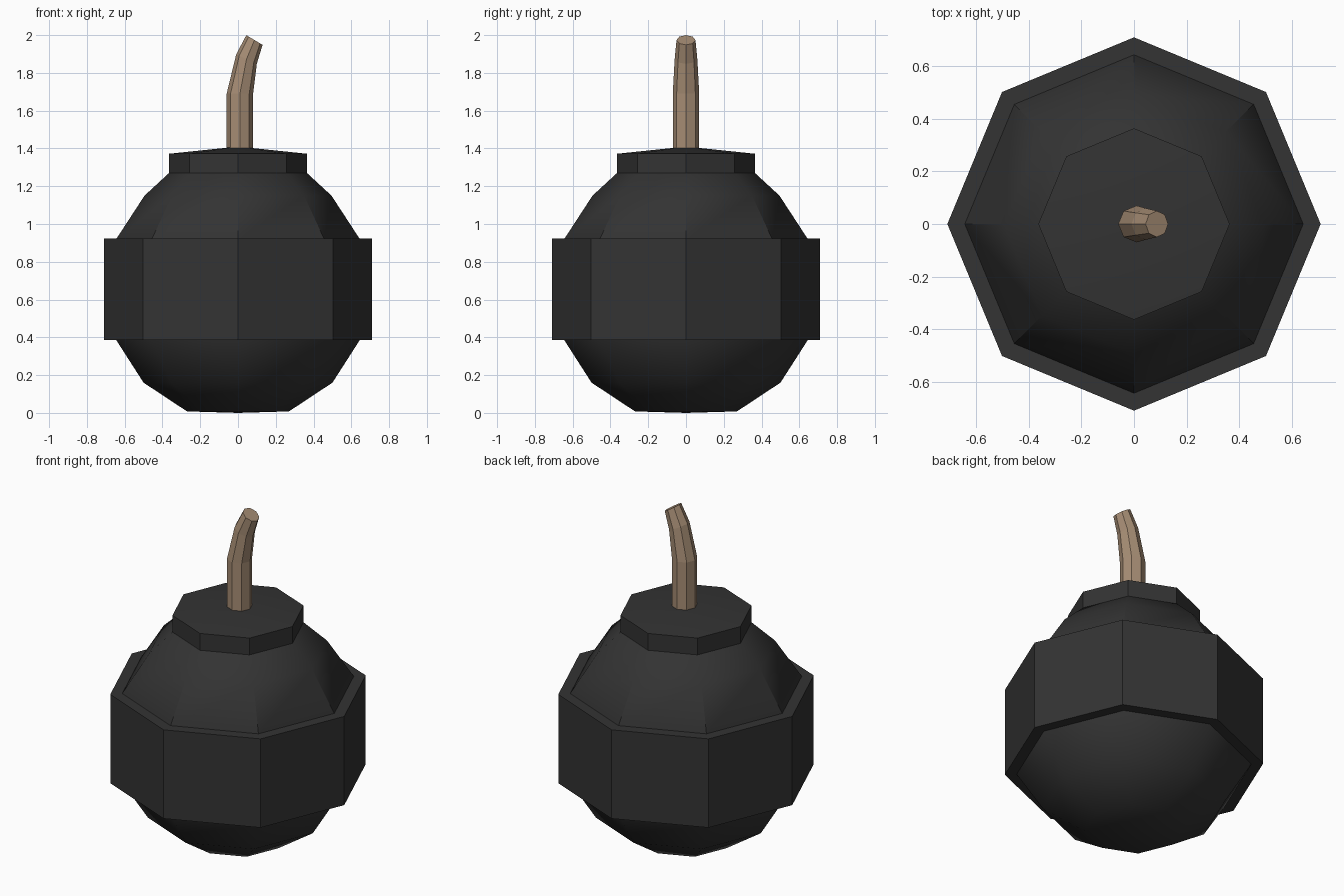
import bpy, bmesh, math
from mathutils import Vector

if "Cube" in bpy.data.objects:
    bpy.data.objects.remove(bpy.data.objects["Cube"])

SIDES = 8


def material(name, rgb):
    m = bpy.data.materials.new(name)
    m.diffuse_color = (*rgb, 1)
    m.use_nodes = True
    m.node_tree.nodes["Principled BSDF"].inputs["Base Color"].default_value = m.diffuse_color
    return m


iron = material("dark iron", (0.033, 0.033, 0.033))
cord = material("tan cord", (0.38, 0.265, 0.175))


def loft(name, rings, mat, smooth=None, closed=False):
    """Skin octagonal rings (centre, radius, tilt about y); radius 0 is a point."""
    bm = bmesh.new()
    loops = []
    for c, r, tilt in rings:
        if r == 0:
            loops.append([bm.verts.new(c)] * SIDES)
            continue
        axis = Vector((math.cos(tilt), 0, -math.sin(tilt)))
        angles = [2 * math.pi * i / SIDES for i in range(SIDES)]
        loops.append([bm.verts.new(Vector(c) + axis * r * math.cos(a)
                                   + Vector((0, r * math.sin(a), 0))) for a in angles])
    pairs = list(zip(loops, loops[1:]))
    if closed:
        pairs.append((loops[-1], loops[0]))
    for a, b in pairs:
        for i in range(SIDES):
            j = (i + 1) % SIDES
            bm.faces.new(list(dict.fromkeys((a[i], a[j], b[j], b[i]))))
    if not closed:
        for loop in (loops[0], loops[-1]):
            if len(set(loop)) > 1:
                bm.faces.new(loop)
    bmesh.ops.recalc_face_normals(bm, faces=bm.faces)
    me = bpy.data.meshes.new(name)
    bm.to_mesh(me)
    bm.free()
    me.materials.append(mat)
    ob = bpy.data.objects.new(name, me)
    bpy.context.collection.objects.link(ob)
    if smooth:
        bpy.ops.object.select_all(action='DESELECT')
        ob.select_set(True)
        bpy.context.view_layer.objects.active = ob
        bpy.ops.object.shade_smooth_by_angle(angle=math.radians(smooth))
    return ob


def upright(profile):
    return [((0, 0, z), r, 0) for r, z in profile]


# Round shell, in two halves that meet inside the band
loft("lower_shell", upright([(0, 0), (0.27, 0.008), (0.5, 0.16), (0.645, 0.386), (0.67, 0.6)]),
     iron, 40)
loft("upper_shell", upright([(0.67, 0.6), (0.645, 0.92), (0.495, 1.15), (0.365, 1.27), (0.3, 1.3)]),
     iron, 34)

# Wide band around the middle
loft("band", upright([(0.71, 0.386), (0.71, 0.922), (0.62, 0.922), (0.62, 0.386)]),
     iron, closed=True)

# Collar with a slightly raised top
loft("collar", upright([(0.364, 1.27), (0.364, 1.372), (0, 1.41)]), iron, 34)

# Bent, tapering fuse
loft("fuse", [((0.01, 0, 1.37), 0.07, 0), ((0.01, 0, 1.69), 0.07, 0.0),
              ((0.045, 0, 1.873), 0.06, 0.43), ((0.087, 0, 1.974), 0.05, 0.54)], cord)
